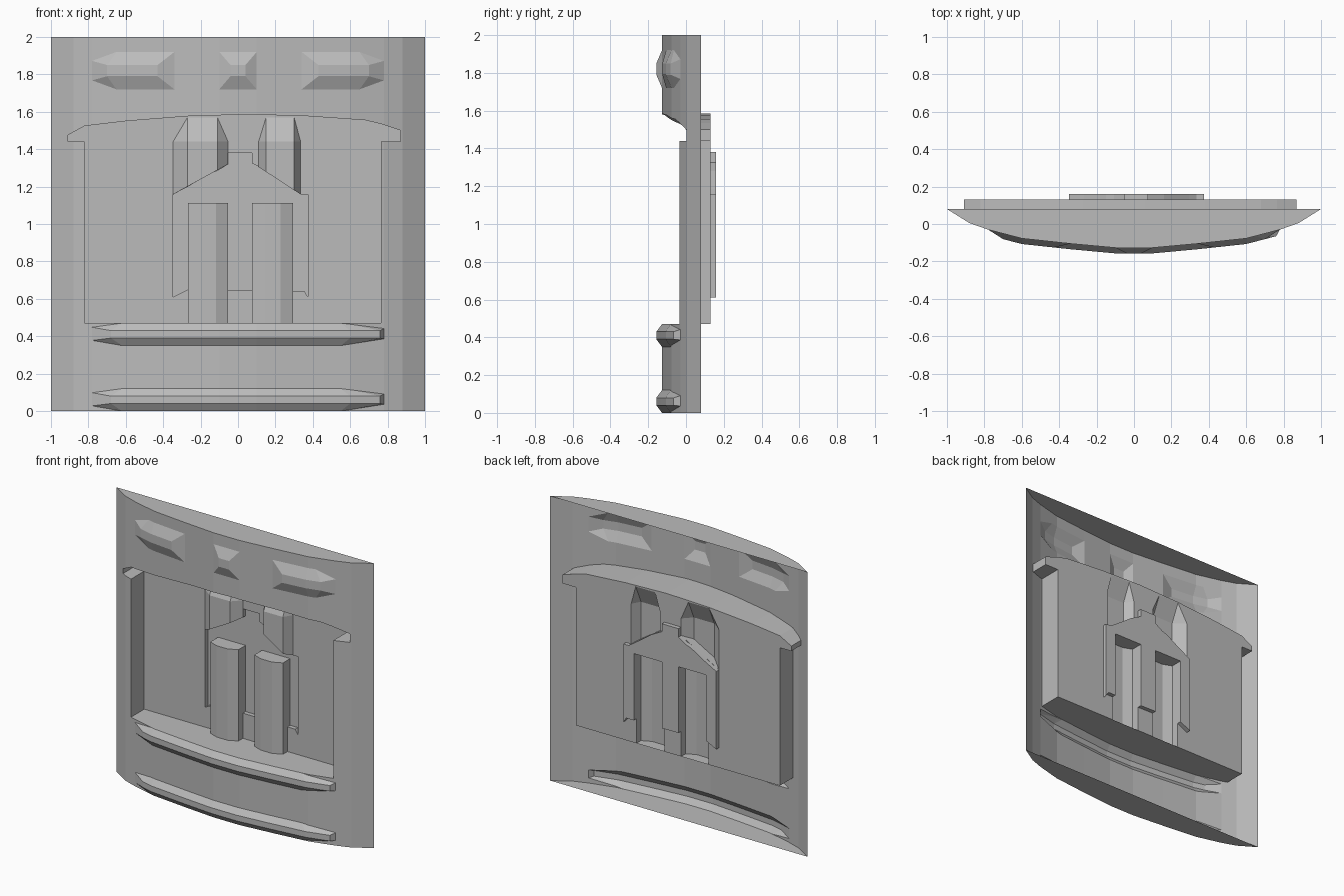
import bpy
import bmesh
from mathutils import Vector
from mathutils.geometry import delaunay_2d_cdt

cube = bpy.data.objects.get("Cube")
if cube:
    bpy.data.objects.remove(cube, do_unlink=True)

stone = bpy.data.materials.new("plain grey")
stone.use_nodes = True
grey = (0.5, 0.5, 0.5, 1)
stone.diffuse_color = grey
stone.node_tree.nodes["Principled BSDF"].inputs["Base Color"].default_value = grey

# Depths of the layers
SHELL_BACK, PANEL, FIGURE = 0.08, 0.13, 0.16
LIFT = 0.03

# Bowed front section: distance from the middle, depth
SECTION = [(0, -0.127), (0.1, -0.127), (0.34, -0.105), (0.6, -0.077),
           (0.78, -0.03), (0.88, 0.005), (1, SHELL_BACK)]


def bow(x):
    x = abs(x)
    for (xa, ya), (xb, yb) in zip(SECTION, SECTION[1:]):
        if x <= xb:
            return ya + (yb - ya) * (x - xa) / (xb - xa)
    return SHELL_BACK


def inside(p, loop):
    hit = False
    for (xa, za), (xb, zb) in zip(loop, loop[1:] + loop[:1]):
        if (za > p.y) != (zb > p.y) and p.x < xa + (p.y - za) * (xb - xa) / (zb - za):
            hit = not hit
    return hit


def sheet(outer, holes, depth, loops=(), lines=()):
    """Triangulated x-z outline with holes; depth(x, z) gives y."""
    pts, edges = [], []
    for loop in [outer, *holes, *loops]:
        n = len(pts)
        pts += [Vector(p) for p in loop]
        edges += [(n + i, n + (i + 1) % len(loop)) for i in range(len(loop))]
    for a, b in lines:
        edges.append((len(pts), len(pts) + 1))
        pts += [Vector(a), Vector(b)]
    verts, _, faces = delaunay_2d_cdt(pts, edges, [], 0, 1e-4)[:3]
    bm = bmesh.new()
    bv = [bm.verts.new((v.x, depth(v.x, v.y), v.y)) for v in verts]
    for f in faces:
        mid = sum((verts[i] for i in f), Vector((0, 0))) / len(f)
        if inside(mid, outer) and not any(inside(mid, h) for h in holes):
            bm.faces.new([bv[i] for i in f])
    bmesh.ops.delete(bm, geom=[v for v in bm.verts if not v.link_faces], context='VERTS')
    return bm


def extrude_rim(bm, edges, y):
    new = bmesh.ops.extrude_edge_only(bm, edges=edges)["geom"]
    for v in new:
        if isinstance(v, bmesh.types.BMVert):
            v.co.y = y


def finish(bm, name):
    bmesh.ops.recalc_face_normals(bm, faces=bm.faces)
    if sum(f.normal.y * f.calc_area() for f in bm.faces) > 0:
        bmesh.ops.reverse_faces(bm, faces=bm.faces)
    mesh = bpy.data.meshes.new(name)
    bm.to_mesh(mesh)
    bm.free()
    mesh.materials.append(stone)
    bpy.context.collection.objects.link(bpy.data.objects.new(name, mesh))


def solid(name, verts, faces):
    bm = bmesh.new()
    bv = [bm.verts.new(v) for v in verts]
    for f in faces:
        bm.faces.new([bv[i] for i in f])
    finish(bm, name)


# Arched niche outline
niche = [(-0.82, 0.47), (0.765, 0.47), (0.765, 1.44), (0.87, 1.44), (0.87, 1.5),
         (0.765, 1.535), (0.68, 1.555), (0.38, 1.576), (0.06, 1.586), (-0.27, 1.576),
         (-0.6, 1.55), (-0.82, 1.524), (-0.91, 1.475), (-0.91, 1.44), (-0.82, 1.44)]

# Raised blocks: base outline and flat ridge (x0, x1, z0, z1)
bases, ridges = [], []
for z in (0, 0.35):
    bases.append([(-0.91, z + 0.05), (-0.62, z), (0.55, z), (0.87, z + 0.05),
                  (0.87, z + 0.08), (0.55, z + 0.12), (-0.62, z + 0.12), (-0.91, z + 0.08)])
    ridges.append((-0.68, 0.76, z + 0.04, z + 0.08))
for s in (-1, 1):
    bases.append([(s * x, z) for x, z in [(0.34, 1.72), (0.65, 1.72), (0.84, 1.79),
                                          (0.84, 1.85), (0.65, 1.92), (0.34, 1.92)]])
    ridges.append((*sorted((s * 0.43, s * 0.7)), 1.79, 1.85))
bases.append([(-0.11, 1.72), (0.11, 1.72), (0.11, 1.92), (-0.11, 1.92)])
ridges.append((-0.04, 0.04, 1.79, 1.85))
tops = [[(a, c), (b, c), (b, d), (a, d)] for a, b, c, d in ridges]


def shell_depth(x, z):
    e = 1e-3
    raised = any(a - e < x < b + e and c - e < z < d + e for a, b, c, d in ridges)
    return bow(x) - (LIFT if raised else 0)


# Front shell with niche walls and end caps, open at the back
frame = [(-1, 0), (1, 0), (1, 2), (-1, 2)]
folds = [((s * x, 0), (s * x, 2)) for x, _ in SECTION[1:-1] for s in (-1, 1)]
bm = sheet(frame, [niche], shell_depth, bases + tops, folds)


def on_frame(v):
    return abs(v.co.x) > 0.999 or v.co.z < 1e-3 or v.co.z > 1.999


extrude_rim(bm, [e for e in bm.edges if e.is_boundary
                 and not all(on_frame(v) for v in e.verts)], PANEL)
for z in (0, 2):
    row = sorted((v for v in bm.verts if abs(v.co.z - z) < 1e-3), key=lambda v: v.co.x)
    bm.faces.new(row)
finish(bm, "front_shell")

# Figure outline, leg openings and column outlines
figure = [(-0.347, 0.61), (-0.267, 0.65), (0.294, 0.643), (0.353, 0.643), (0.374, 0.61),
          (0.374, 1.158), (0.335, 1.158), (0.294, 1.185), (0.16, 1.28), (0.075, 1.325),
          (0.075, 1.38), (-0.053, 1.38), (-0.053, 1.32), (-0.107, 1.285), (-0.15, 1.27),
          (-0.267, 1.2), (-0.347, 1.158)]
legs = {"right_leg": (-0.267, -0.053), "left_leg": (0.075, 0.294)}
LEG_TOP = 1.112
leg_holes = [[(a, 0.47), (b, 0.47), (b, LEG_TOP), (a, LEG_TOP)] for a, b in legs.values()]
# column: outer x and bottom z on each side, then the front facet's x range
columns = {"right_column": ((-0.347, 1.158), (-0.053, 1.32), -0.27, -0.11),
           "left_column": ((0.11, 1.305), (0.335, 1.158), 0.15, 0.3)}
SHOULDER, TIP = 1.44, 1.57
col_holes = [[lo, hi, (hi[0], SHOULDER), (fb, TIP), (fa, TIP), (lo[0], SHOULDER)]
             for lo, hi, fa, fb in columns.values()]

# Niche back panel
finish(sheet(niche, [figure] + leg_holes + col_holes, lambda x, z: PANEL), "niche_panel")

# Sunken figure with its side walls
bm = sheet(figure, leg_holes, lambda x, z: FIGURE)
extrude_rim(bm, [e for e in bm.edges if e.is_boundary], PANEL)
finish(bm, "sunken_figure")

# Rounded legs, hollow from behind
for name, (a, b) in legs.items():
    w = b - a
    prof = [(a, PANEL), (a, 0.075), (a + w * 0.3, 0.05), (a + w * 0.7, 0.05),
            (b, 0.08), (b, PANEL)]
    n = len(prof)
    verts = [(x, y, z) for z in (0.47, LEG_TOP) for x, y in prof]
    sides = [(i, i + 1, n + i + 1, n + i) for i in range(n - 1)]
    solid(name, verts, sides + [tuple(range(n, 2 * n))])

# Faceted columns above the shoulders
for (name, (lo, hi, fa, fb)), base in zip(columns.items(), col_holes):
    def slope(x):
        return lo[1] + (hi[1] - lo[1]) * (x - lo[0]) / (hi[0] - lo[0])
    front = [(fa, slope(fa)), (fb, slope(fb)), (fb, SHOULDER), (fa, SHOULDER)]
    verts = [(x, PANEL, z) for x, z in base] + [(x, 0.07, z) for x, z in front]
    solid(name, verts, [(6, 7, 8, 9), (0, 1, 7, 6), (1, 2, 8, 7), (2, 3, 8),
                        (3, 4, 9, 8), (4, 5, 9), (5, 0, 6, 9)])
